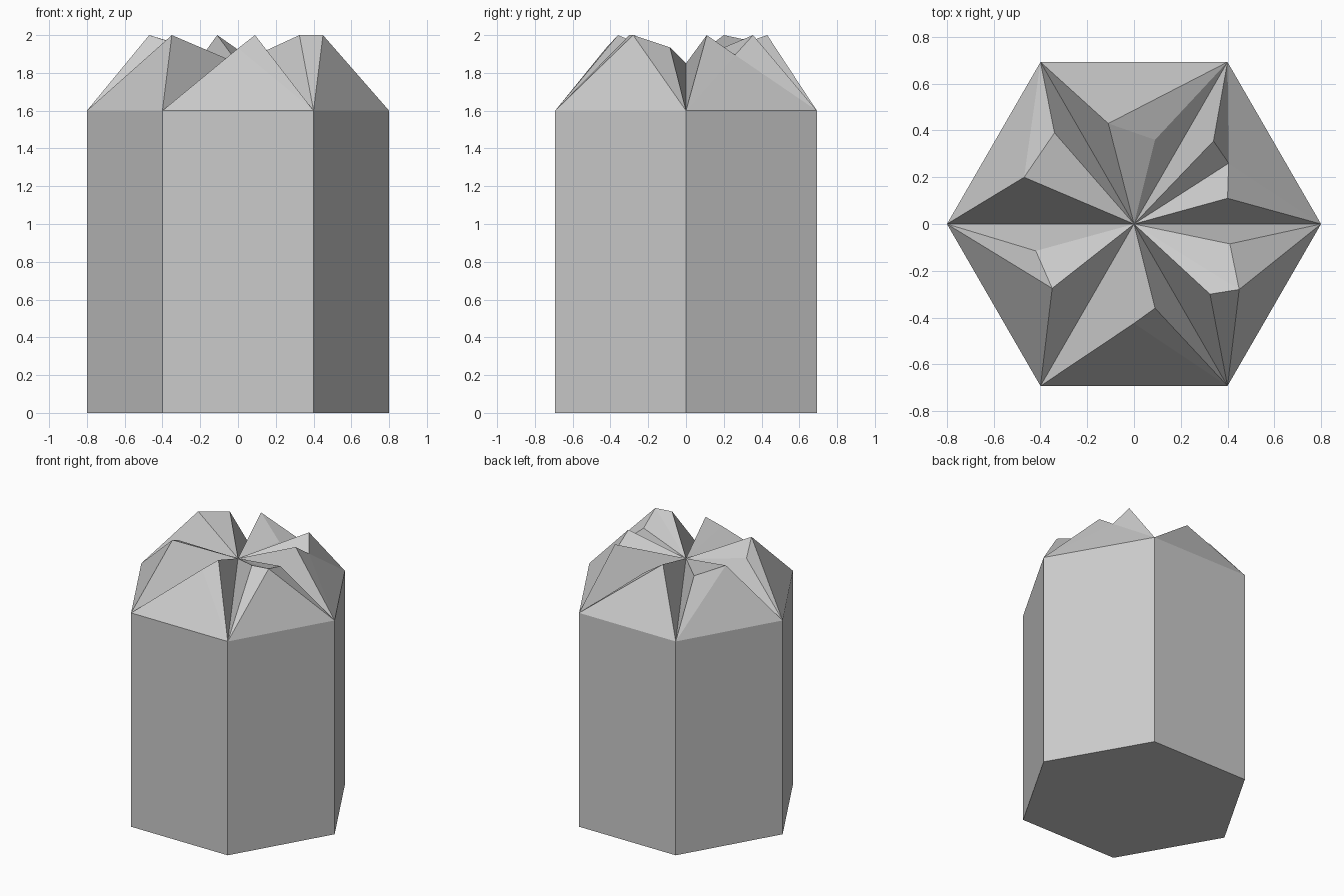
import bpy, bmesh
from math import cos, sin, radians

if "Cube" in bpy.data.objects:
    bpy.data.objects.remove(bpy.data.objects["Cube"])

R, MID, SHOULDER, HUB_Z = 0.8, 0.8, 1.6, 1.85

# Per 60-degree sector: (peaks in counter-clockwise order, index of the peak facing the outer edge)
SECTORS = [
    ([(0.40, 0.11, 2.0), (0.405, 0.26, 1.895), (0.34, 0.355, 2.0)], 1),
    ([(0.09, 0.36, 1.86), (-0.11, 0.43, 2.0)], 1),
    ([(-0.34, 0.39, 1.96), (-0.47, 0.20, 2.0)], 1),
    ([(-0.42, -0.115, 1.92), (-0.35, -0.275, 2.0)], 1),
    ([(0.0, -0.425, 1.93), (0.09, -0.36, 2.0)], 0),
    ([(0.325, -0.30, 2.0), (0.45, -0.28, 2.0), (0.41, -0.085, 1.935)], 1),
]

bm = bmesh.new()


def ring(z):
    return [bm.verts.new((R * cos(radians(60 * i)), R * sin(radians(60 * i)), z))
            for i in range(6)]


# Hexagonal column: base, middle and shoulder rings
rings = [ring(0), ring(MID), ring(SHOULDER)]
bm.faces.new(rings[0][::-1])
for low, high in zip(rings, rings[1:]):
    for i in range(6):
        j = (i + 1) % 6
        bm.faces.new((low[i], low[j], high[j], high[i]))

# Faceted crown: every sector rises from the shoulder and hub to its peaks
hub = bm.verts.new((0, 0, HUB_Z))
for i, (peaks, k) in enumerate(SECTORS):
    a, b = rings[2][i], rings[2][(i + 1) % 6]
    pts = [bm.verts.new(p) for p in peaks]
    chain = [a] + pts + [b]
    for p, q in zip(chain, chain[1:]):          # inner facets around the hub
        bm.faces.new((hub, p, q))
    bm.faces.new((a, b, pts[k]))                # outer facet
    for n in range(len(pts) - 1):               # side slivers
        corner = a if n < k else b
        bm.faces.new((corner, pts[n + 1], pts[n]))

bmesh.ops.recalc_face_normals(bm, faces=bm.faces)
mesh = bpy.data.meshes.new("crystal_column")
bm.to_mesh(mesh)
bm.free()
bpy.context.collection.objects.link(bpy.data.objects.new("crystal_column", mesh))
